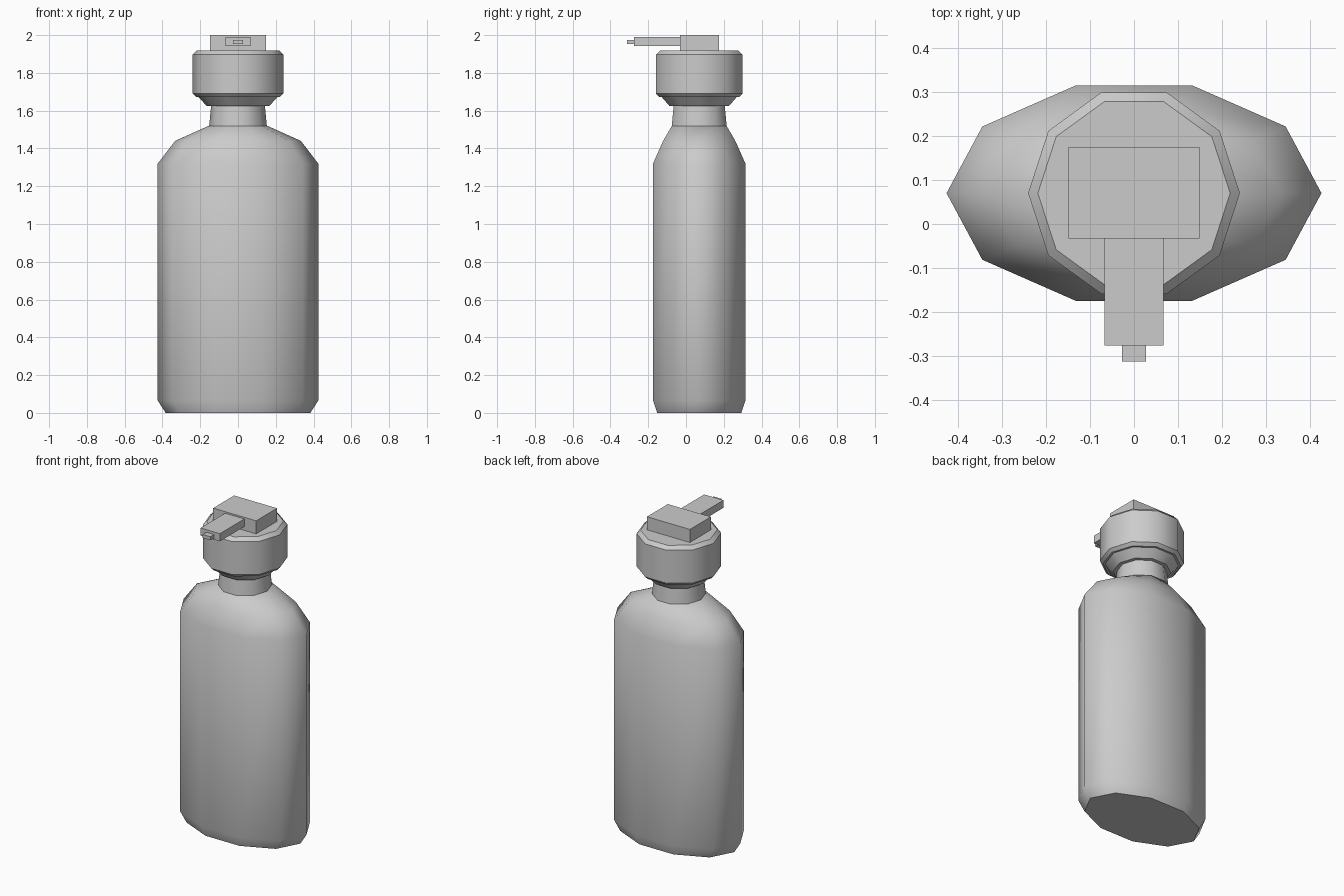
import bpy, bmesh, math

if "Cube" in bpy.data.objects:
    bpy.data.objects.remove(bpy.data.objects["Cube"])

SIDES = 10
AXIS_Y = 0.07  # the bottle axis sits behind the centre because of the spout

grey = bpy.data.materials.new("plain_grey")
grey.use_nodes = True
COLOUR = (0.6, 0.6, 0.6, 1)
grey.diffuse_color = COLOUR
grey.node_tree.nodes["Principled BSDF"].inputs["Base Color"].default_value = COLOUR


def finish(name, bm, smooth_angle=None):
    bmesh.ops.recalc_face_normals(bm, faces=bm.faces)
    mesh = bpy.data.meshes.new(name)
    bm.to_mesh(mesh)
    bm.free()
    mesh.materials.append(grey)
    obj = bpy.data.objects.new(name, mesh)
    bpy.context.collection.objects.link(obj)
    if smooth_angle:
        bpy.ops.object.select_all(action="DESELECT")
        obj.select_set(True)
        bpy.context.view_layer.objects.active = obj
        bpy.ops.object.shade_smooth_by_angle(angle=math.radians(smooth_angle))


def loft(name, rings, smooth_angle):
    """Stack of ten-sided elliptical rings, each (z, x radius, y radius)."""
    bm = bmesh.new()
    loops = []
    for z, rx, ry in rings:
        angles = [math.tau * i / SIDES for i in range(SIDES)]
        loops.append([bm.verts.new((rx * math.cos(a), AXIS_Y + ry * math.sin(a), z)) for a in angles])
    for low, high in zip(loops, loops[1:]):
        for i in range(SIDES):
            j = (i + 1) % SIDES
            bm.faces.new((low[i], low[j], high[j], high[i]))
    bm.faces.new(loops[0][::-1])
    bm.faces.new(loops[-1])
    finish(name, bm, smooth_angle)


def box(name, x, y0, y1, z0, z1):
    bm = bmesh.new()
    bmesh.ops.create_cube(bm, size=1)
    for v in bm.verts:
        v.co = (2 * x * v.co.x, y1 if v.co.y > 0 else y0, z1 if v.co.z > 0 else z0)
    finish(name, bm)


# Flattened bottle with chamfered foot and sloping shoulders
loft("bottle_body", [(0, 0.383, 0.234), (0.065, 0.425, 0.257), (1.32, 0.425, 0.257),
                     (1.44, 0.333, 0.201), (1.52, 0.155, 0.152)], 57)

# Neck, collar and cap
loft("neck", [(1.515, 0.153, 0.153), (1.64, 0.141, 0.141)], 40)
loft("cap_collar", [(1.624, 0.165, 0.165), (1.673, 0.21, 0.21)], 40)
loft("cap", [(1.672, 0.222, 0.222), (1.69, 0.24, 0.24),
             (1.897, 0.24, 0.24), (1.918, 0.218, 0.218)], 40)

# Pump head with forward spout
box("pump_head", 0.149, -0.033, 0.174, 1.915, 2.0)
box("spout", 0.067, -0.275, -0.03, 1.942, 1.99)
box("nozzle_tip", 0.027, -0.312, -0.27, 1.952, 1.974)
